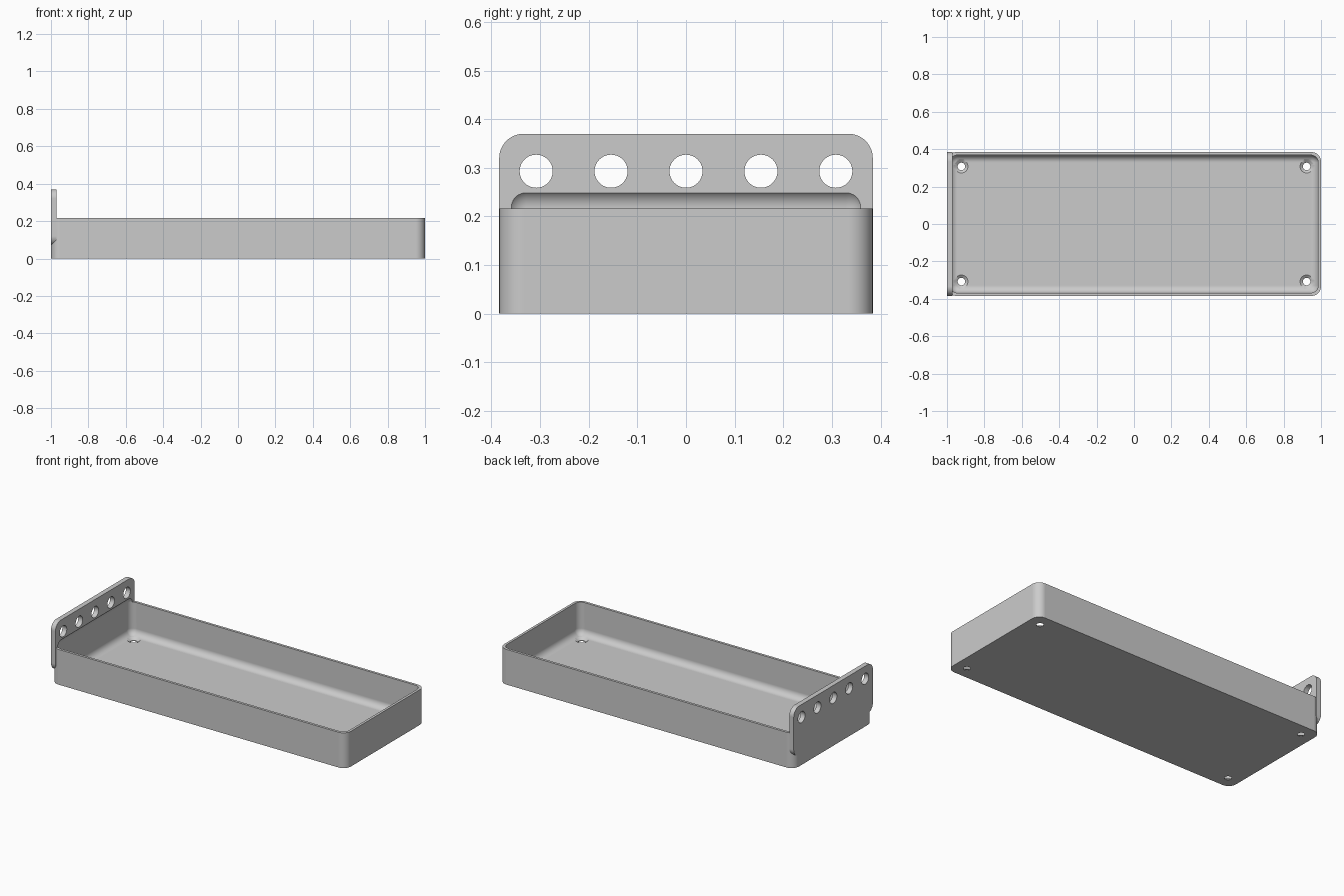
import bpy, bmesh, math
from mathutils import Matrix, Vector

old = bpy.data.objects.get("Cube")
if old:
    bpy.data.objects.remove(old, do_unlink=True)

L, W, H = 1.0, 0.384, 0.216      # half length, half width, tray height
WALL, FLOOR = 0.0155, 0.016
PLATE_T, PLATE_LOW, PLATE_TOP = 0.03, 0.07, 0.37

grey = bpy.data.materials.new("plain grey")
grey.use_nodes = True
colour = (0.6, 0.6, 0.6, 1)
grey.diffuse_color = colour
grey.node_tree.nodes["Principled BSDF"].inputs["Base Color"].default_value = colour


def finish(name, bm):
    bmesh.ops.recalc_face_normals(bm, faces=bm.faces)
    me = bpy.data.meshes.new(name)
    bm.to_mesh(me)
    bm.free()
    me.materials.append(grey)
    ob = bpy.data.objects.new(name, me)
    bpy.context.collection.objects.link(ob)
    return ob


def rounded_box(name, lo, hi, radius, axis=None, segments=12):
    """Box with rounded edges: those along one axis, or all of them."""
    lo, hi = Vector(lo), Vector(hi)
    bm = bmesh.new()
    bmesh.ops.create_cube(bm, size=1)
    for v in bm.verts:
        v.co = Vector([(a + b) / 2 + c * (b - a) for a, b, c in zip(lo, hi, v.co)])
    edges = [e for e in bm.edges if axis is None
             or abs((e.verts[0].co - e.verts[1].co).normalized()[axis]) > 0.9]
    bmesh.ops.bevel(bm, geom=edges, offset=radius, segments=segments,
                    profile=0.5, affect='EDGES')
    return finish(name, bm)


def drill(name, centre, r1, r2, depth, axis='Z'):
    bm = bmesh.new()
    turn = Matrix.Rotation(math.pi / 2, 4, 'Y') if axis == 'X' else Matrix()
    bmesh.ops.create_cone(bm, cap_ends=True, segments=40, radius1=r1, radius2=r2,
                          depth=depth, matrix=Matrix.Translation(centre) @ turn)
    return finish(name, bm)


def combine(target, other, operation):
    other.hide_render = True
    mod = target.modifiers.new(operation.lower(), 'BOOLEAN')
    mod.operation, mod.solver, mod.object = operation, 'EXACT', other
    bpy.context.view_layer.objects.active = target
    bpy.ops.object.modifier_apply(modifier=mod.name)
    bpy.data.objects.remove(other, do_unlink=True)


# Tray body joined with the upright end plate
tray = rounded_box("tray_with_end_plate", (-L, -W, 0), (L, W, H), 0.05, axis=2)
plate = rounded_box("end_plate", (-L, -W, PLATE_LOW), (-L + PLATE_T, W, PLATE_TOP),
                    0.05, axis=0)
combine(tray, plate, 'UNION')

# Filleted cavity, which also scoops slightly into the plate above the rim
cavity = rounded_box("cavity", (-L + WALL, -W + WALL, FLOOR),
                     (L - WALL, W - WALL, 0.258), 0.04)
combine(tray, cavity, 'DIFFERENCE')

# Row of round holes through the plate
for i in range(-2, 3):
    combine(tray, drill("plate_hole", (-L + PLATE_T / 2, i * 0.154, 0.293),
                        0.034, 0.034, 0.1, 'X'), 'DIFFERENCE')

# Countersunk screw holes in the floor corners
for sx in (-1, 1):
    for sy in (-1, 1):
        x, y = sx * 0.923, sy * 0.308
        combine(tray, drill("screw_hole", (x, y, 0), 0.02, 0.02, 0.08), 'DIFFERENCE')
        combine(tray, drill("countersink", (x, y, FLOOR - 0.004), 0.018, 0.042, 0.018),
                'DIFFERENCE')

# Smooth rounded faces, crisp edges
bpy.ops.object.select_all(action='DESELECT')
tray.select_set(True)
bpy.context.view_layer.objects.active = tray
bpy.ops.object.shade_smooth_by_angle(angle=math.radians(30))
weighted = tray.modifiers.new("weighted normals", 'WEIGHTED_NORMAL')
weighted.keep_sharp = True
